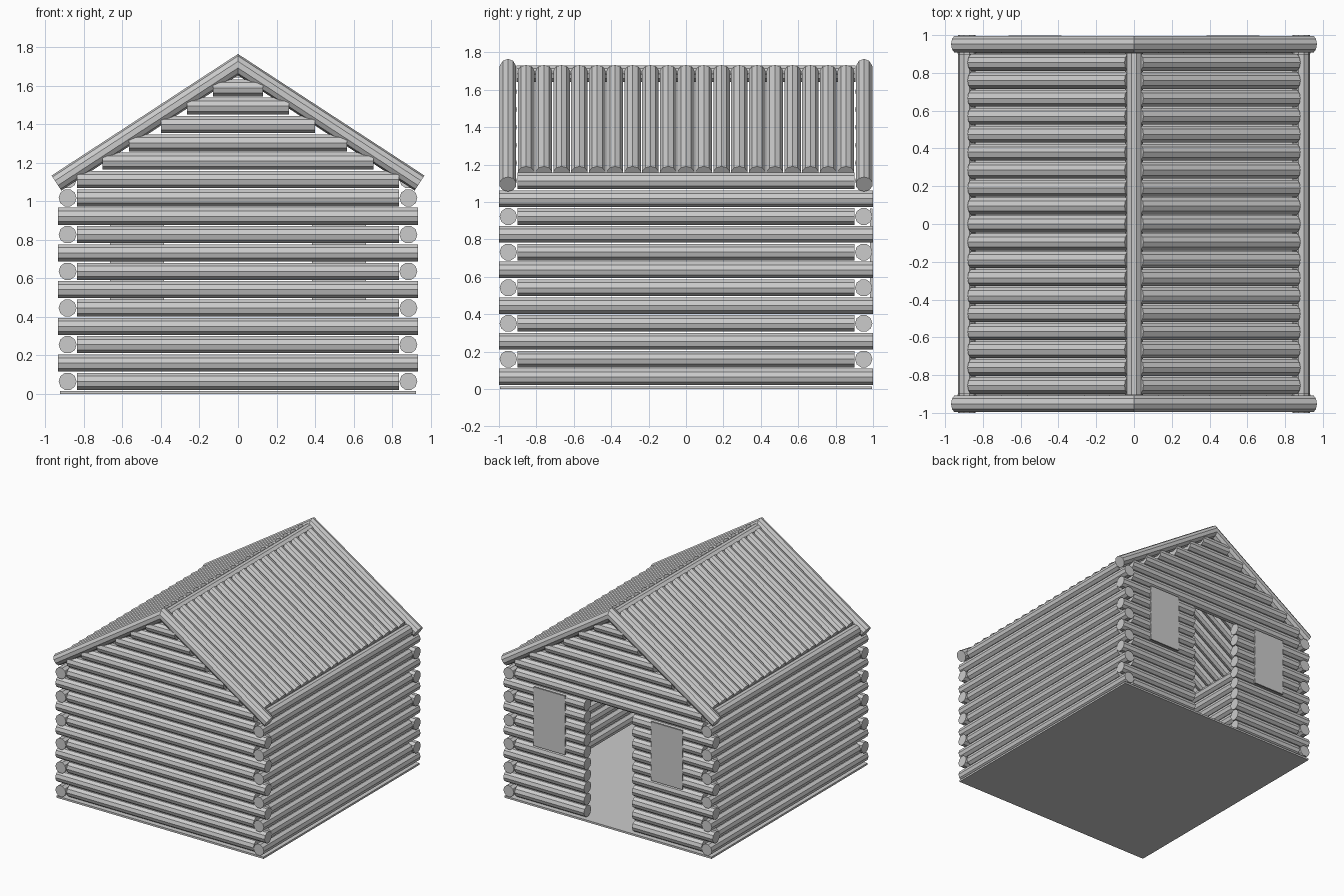
import bpy, bmesh, math
from mathutils import Vector

if "Cube" in bpy.data.objects:
    bpy.data.objects.remove(bpy.data.objects["Cube"])

R = 0.0465      # log radius
SIDES = 10
STEP = 0.0953   # height of one log course
Z0 = 0.065


def add_log(bm, a, b, up, vertex_up=False, miter=False):
    a, b, up = Vector(a), Vector(b), Vector(up).normalized()
    d = (b - a).normalized()
    side = d.cross(up)
    off = math.pi / 2 if vertex_up else 0
    rings = [[], []]
    for k in range(SIDES):
        t = off + k * 2 * math.pi / SIDES
        o = side * math.cos(t) * R + up * math.sin(t) * R
        p, q = a + o, b + o
        if miter:                      # slide the start ring onto x = 0
            p -= d * (p.x / d.x)
        rings[0].append(bm.verts.new(p))
        rings[1].append(bm.verts.new(q))
    for k in range(SIDES):
        n = (k + 1) % SIDES
        bm.faces.new((rings[0][k], rings[0][n], rings[1][n], rings[1][k]))
    bm.faces.new(rings[0])
    bm.faces.new(rings[1])


def logs(name, items, **kw):
    bm = bmesh.new()
    for a, b, up in items:
        add_log(bm, a, b, up, **kw)
    bmesh.ops.recalc_face_normals(bm, faces=bm.faces)
    me = bpy.data.meshes.new(name)
    bm.to_mesh(me)
    bm.free()
    bpy.context.collection.objects.link(bpy.data.objects.new(name, me))


def box(name, lo, hi):
    lo, hi = Vector(lo), Vector(hi)
    bpy.ops.mesh.primitive_cube_add(size=1, location=(lo + hi) / 2)
    ob = bpy.context.object
    ob.name = name
    ob.scale = hi - lo
    bpy.ops.object.transform_apply(location=False, rotation=False)


UP = (0, 0, 1)

# Floor
box("floor", (-0.925, -0.995, 0), (0.925, 0.995, 0.015))

# Side walls, courses alternate long and short
for s, name in ((-1, "left_wall"), (1, "right_wall")):
    items = []
    for i in range(12):
        h = 1.0 if i % 2 == 0 else 0.9
        z = Z0 + i * STEP
        items.append(((s * 0.885, -h, z), (s * 0.885, h, z), UP))
    logs(name, items)

# Front and back walls with stepped gables; the back has a doorway
gable = [0.705, 0.565, 0.40, 0.265, 0.13]
halves = [0.835 if i % 2 == 0 else 0.935 for i in range(11)] + [0.835] + gable
DOOR = 0.215
front, back = [], []
for i, h in enumerate(halves):
    z = Z0 + i * STEP
    front.append(((-h, -0.95, z), (h, -0.95, z), UP))
    if i < 10:
        back.append(((-h, 0.95, z), (-DOOR, 0.95, z), UP))
        back.append(((DOOR, 0.95, z), (h, 0.95, z), UP))
    else:
        back.append(((-h, 0.95, z), (h, 0.95, z), UP))
logs("front_wall", front)
logs("back_wall", back)

# Window panels beside the door
for s, name in ((-1, "left_window"), (1, "right_window")):
    x = sorted((s * 0.385, s * 0.665))
    box(name, (x[0], 0.985, 0.49), (x[1], 0.997, 0.965))

# Roof slopes, end trim and ridge
APEX, SLOPE = 1.71, 0.652
for s, side in ((-1, "left"), (1, "right")):
    n = (s * SLOPE, 0, 1)

    def pt(x, y):
        return (s * x, y, APEX - SLOPE * x)

    logs(side + "_roof", [(pt(0.025, y), pt(0.856, y), n)
                          for y in (-0.855 + k * 0.095 for k in range(19))],
         vertex_up=True)
    logs(side + "_roof_trim", [(pt(0, y), pt(0.943, y), n) for y in (-0.952, 0.952)],
         vertex_up=True, miter=True)
logs("ridge", [((0, -0.905, 1.687), (0, 0.905, 1.687), UP)])
